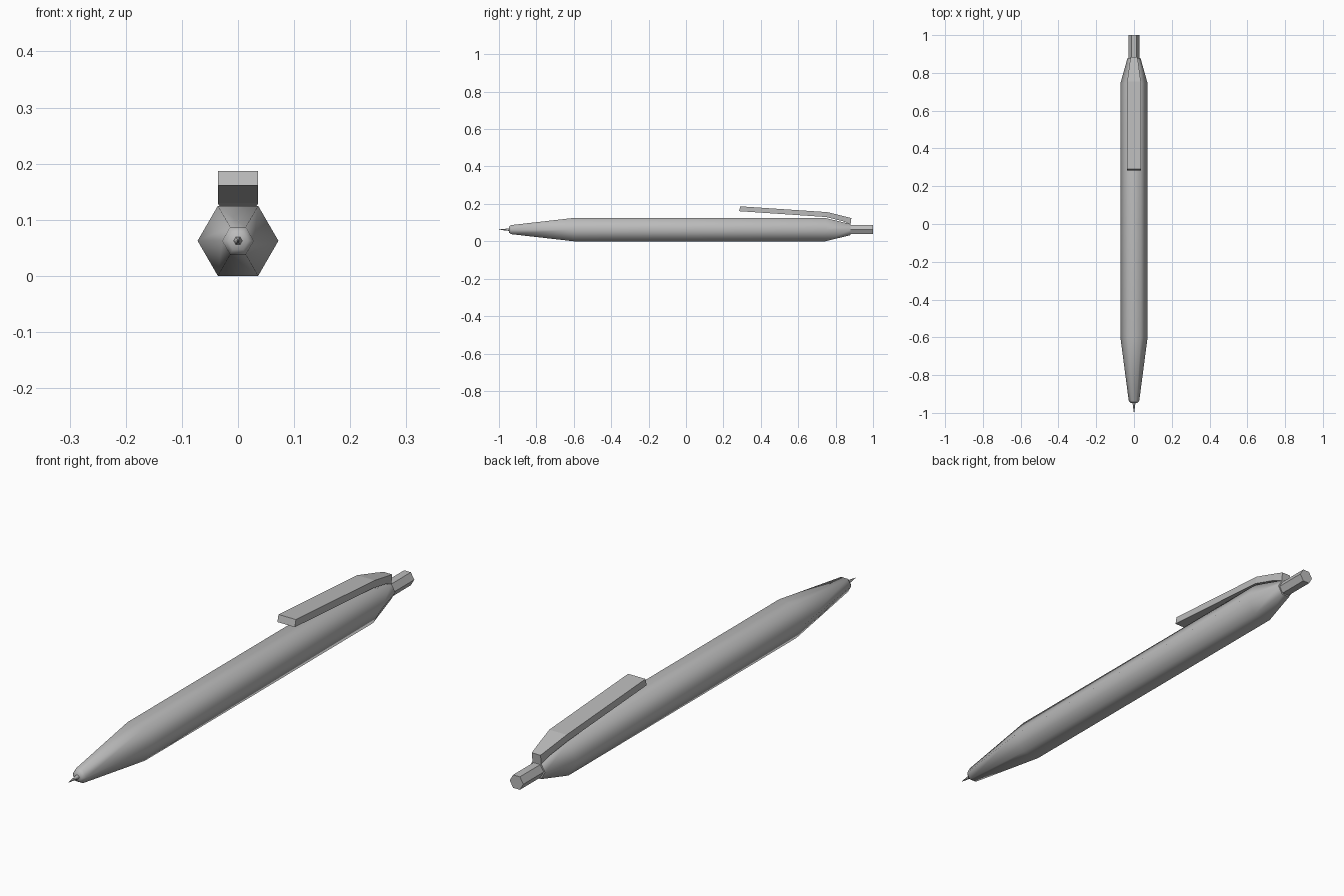
import bpy
import bmesh
from math import cos, sin, pi, radians

cube = bpy.data.objects.get("Cube")
if cube:
    bpy.data.objects.remove(cube, do_unlink=True)

AXIS_Z = 0.0625
SIDES = 6

grey = bpy.data.materials.new("plain grey")
grey.use_nodes = True
grey.diffuse_color = (0.5, 0.5, 0.5, 1)
grey.node_tree.nodes["Principled BSDF"].inputs["Base Color"].default_value = (0.5, 0.5, 0.5, 1)


def finish(name, bm, smooth_angle=None):
    """Turn a bmesh into a named, shaded object."""
    bmesh.ops.recalc_face_normals(bm, faces=bm.faces[:])
    mesh = bpy.data.meshes.new(name)
    bm.to_mesh(mesh)
    bm.free()
    mesh.materials.append(grey)
    obj = bpy.data.objects.new(name, mesh)
    bpy.context.collection.objects.link(obj)
    if smooth_angle:
        bpy.ops.object.select_all(action='DESELECT')
        obj.select_set(True)
        bpy.context.view_layer.objects.active = obj
        bpy.ops.object.shade_smooth_by_angle(angle=radians(smooth_angle))
    return obj


def hex_tube(name, profile, smooth_angle=None):
    """Loft hexagonal rings along y from (y, radius) pairs and cap the ends."""
    bm = bmesh.new()
    rings = [[bm.verts.new((r * cos(2 * pi * i / SIDES), y, AXIS_Z + r * sin(2 * pi * i / SIDES)))
              for i in range(SIDES)] for y, r in profile]
    for a, b in zip(rings, rings[1:]):
        for i in range(SIDES):
            j = (i + 1) % SIDES
            bm.faces.new((a[i], a[j], b[j], b[i]))
    bm.faces.new(rings[0])
    bm.faces.new(rings[-1])
    return finish(name, bm, smooth_angle)


# Barrel with its tapered nose and shoulder
hex_tube("barrel", [(-0.947, 0.018), (-0.935, 0.028), (-0.6, 0.072),
                    (0.745, 0.072), (0.88, 0.034)], 62)

# Writing point and push button
hex_tube("writing_point", [(-1.0, 0.0008), (-0.945, 0.008)], 62)
hex_tube("push_button", [(0.86, 0.028), (1.0, 0.028)])

# Clip: stations of (y top, z top, y under, z under, half width)
stations = [(0.29, 0.187, 0.284, 0.161, 0.036),
            (0.755, 0.156, 0.747, 0.130, 0.036),
            (0.845, 0.134, 0.84, 0.107, 0.024),
            (0.884, 0.124, 0.88, 0.090, 0.018)]
bm = bmesh.new()
loops = [[bm.verts.new(p) for p in ((-w, yt, zt), (w, yt, zt), (w, yu, zu), (-w, yu, zu))]
         for yt, zt, yu, zu, w in stations]
for a, b in zip(loops, loops[1:]):
    for i in range(4):
        j = (i + 1) % 4
        bm.faces.new((a[i], a[j], b[j], b[i]))
bm.faces.new(loops[0])
bm.faces.new(loops[-1])
finish("clip", bm)
